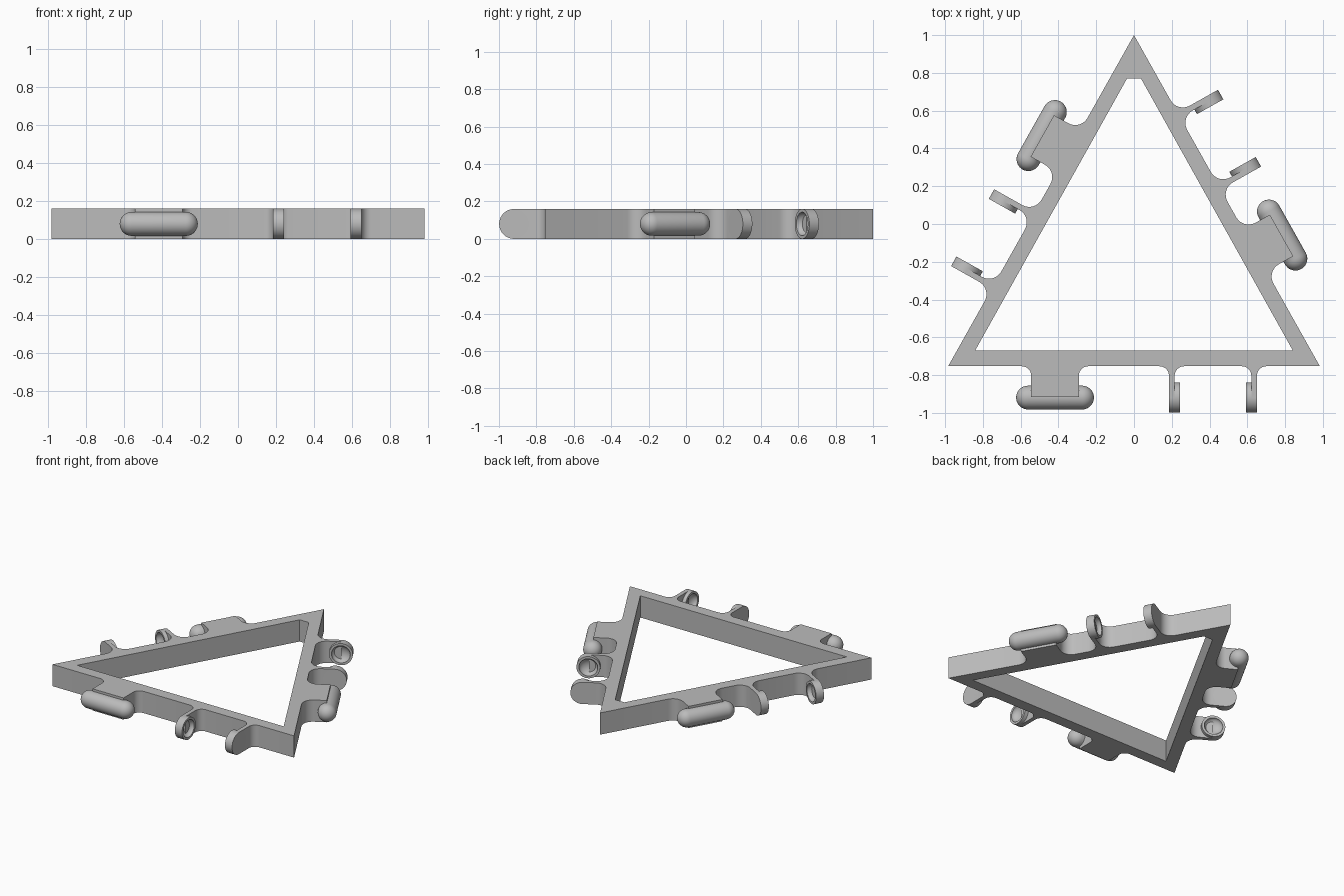
import bpy, bmesh
from math import sin, cos, pi, radians
from mathutils import Vector, Matrix

if "Cube" in bpy.data.objects:
    bpy.data.objects.remove(bpy.data.objects["Cube"], do_unlink=True)

H = 0.16            # frame height
REACH = 0.166       # hinge axis distance from the frame edge
BLOCK = 0.126       # half width of the rod block
ROD_R, ROD_HALF = 0.063, 0.206
LUG_OUT, LUG_IN, STEM = 0.233, 0.175, 0.03

grey = bpy.data.materials.new("plain grey")
grey.use_nodes = True
grey.diffuse_color = (0.5, 0.5, 0.5, 1)
grey.node_tree.nodes["Principled BSDF"].inputs["Base Color"].default_value = (0.5, 0.5, 0.5, 1)


def finish(name, bm, matrix=Matrix()):
    """Clean the mesh, shade it and place it in the scene."""
    bmesh.ops.remove_doubles(bm, verts=bm.verts, dist=1e-5)
    bmesh.ops.recalc_face_normals(bm, faces=bm.faces)
    mesh = bpy.data.meshes.new(name)
    bm.to_mesh(mesh)
    bm.free()
    mesh.materials.clear()
    mesh.materials.append(grey)
    obj = bpy.data.objects.new(name, mesh)
    obj.matrix_world = matrix
    bpy.context.collection.objects.link(obj)
    bpy.ops.object.select_all(action="DESELECT")
    obj.select_set(True)
    bpy.context.view_layer.objects.active = obj
    bpy.ops.object.shade_smooth_by_angle(angle=radians(35))
    return obj


def lathe(name, profile, matrix):
    """Revolve (axial, radius) points about the local x axis."""
    bm = bmesh.new()
    verts = [bm.verts.new((a, r, 0)) for a, r in profile]
    edges = [bm.edges.new(pair) for pair in zip(verts, verts[1:])]
    bmesh.ops.spin(bm, geom=verts + edges, cent=(0, 0, 0), axis=(1, 0, 0),
                   angle=2 * pi, steps=40, use_merge=True)
    return finish(name, bm, matrix)


def tab(start, end, reach, r):
    """Outline of a tab with filleted roots, as (along, outward) points."""
    arc = [(r * sin(a), r - r * cos(a)) for a in (i * pi / 16 for i in range(9))]
    left = [(start - r + x, y) for x, y in arc] + [(start, reach)]
    return left + [(start + end - x, y) for x, y in reversed(left)]


# Hinge rod with round ends, and socket disc with a hollow cup
cap = [(ROD_HALF - ROD_R + ROD_R * cos(i * pi / 20), ROD_R * sin(i * pi / 20)) for i in range(11)]
rod_profile = cap + [(-a, r) for a, r in reversed(cap)]
cup = [(-LUG_IN - 0.042 * cos(i * pi / 20), 0.063 * sin(i * pi / 20)) for i in range(11)]
socket_profile = cup + [(-LUG_IN, H / 2), (-LUG_OUT, H / 2), (-LUG_OUT, 0)]

# Walk round the triangle, adding one rod block and two socket stems per side
corners = [Vector((-0.984, -0.753)), Vector((0.984, -0.753)), Vector((0, 1))]
outline = []
for i, side in enumerate(("front", "left", "right")):
    a, b = corners[i], corners[(i + 1) % 3]
    along = (b - a).normalized()
    out = Vector((along.y, -along.x))
    mid = (a + b) / 2
    offset, fillet = (0.418, 0.05) if i == 0 else (0.302, 0.075)
    points = (tab(-offset - BLOCK, -offset + BLOCK, REACH - 0.004, fillet)
              + tab(offset - LUG_OUT, offset - LUG_OUT + STEM, REACH, fillet)
              + tab(offset + LUG_OUT - STEM, offset + LUG_OUT, REACH, fillet))
    outline += [a] + [mid + along * s + out * o for s, o in points]

    turn = Matrix.Rotation(Vector((1, 0)).angle_signed(along) * -1, 4, "Z")

    def place(s):
        spot = mid + along * s + out * REACH
        return Matrix.Translation((spot.x, spot.y, H / 2)) @ turn

    lathe(side + "_hinge_rod", rod_profile, place(-offset))
    lathe(side + "_socket_start", socket_profile, place(offset))
    lathe(side + "_socket_end", [(-x, r) for x, r in socket_profile], place(offset))

# Frame: outer outline and truncated triangular opening, filled and extruded
opening = [(-0.841, -0.67), (0.841, -0.67), (0.037, 0.77), (-0.037, 0.77)]
curve = bpy.data.curves.new("frame_outline", "CURVE")
curve.dimensions = "2D"
curve.fill_mode = "BOTH"
curve.extrude = H / 2
for loop in (outline, opening):
    spline = curve.splines.new("POLY")
    spline.points.add(len(loop) - 1)
    for point, p in zip(spline.points, loop):
        point.co = (p[0], p[1], 0, 1)
    spline.use_cyclic_u = True
helper = bpy.data.objects.new("frame_outline", curve)
bpy.context.collection.objects.link(helper)
bpy.context.view_layer.update()
shape = bpy.data.meshes.new_from_object(helper.evaluated_get(bpy.context.evaluated_depsgraph_get()))
bm = bmesh.new()
bm.from_mesh(shape)
bpy.data.objects.remove(helper, do_unlink=True)
finish("triangle_frame", bm, Matrix.Translation((0, 0, H / 2)))
